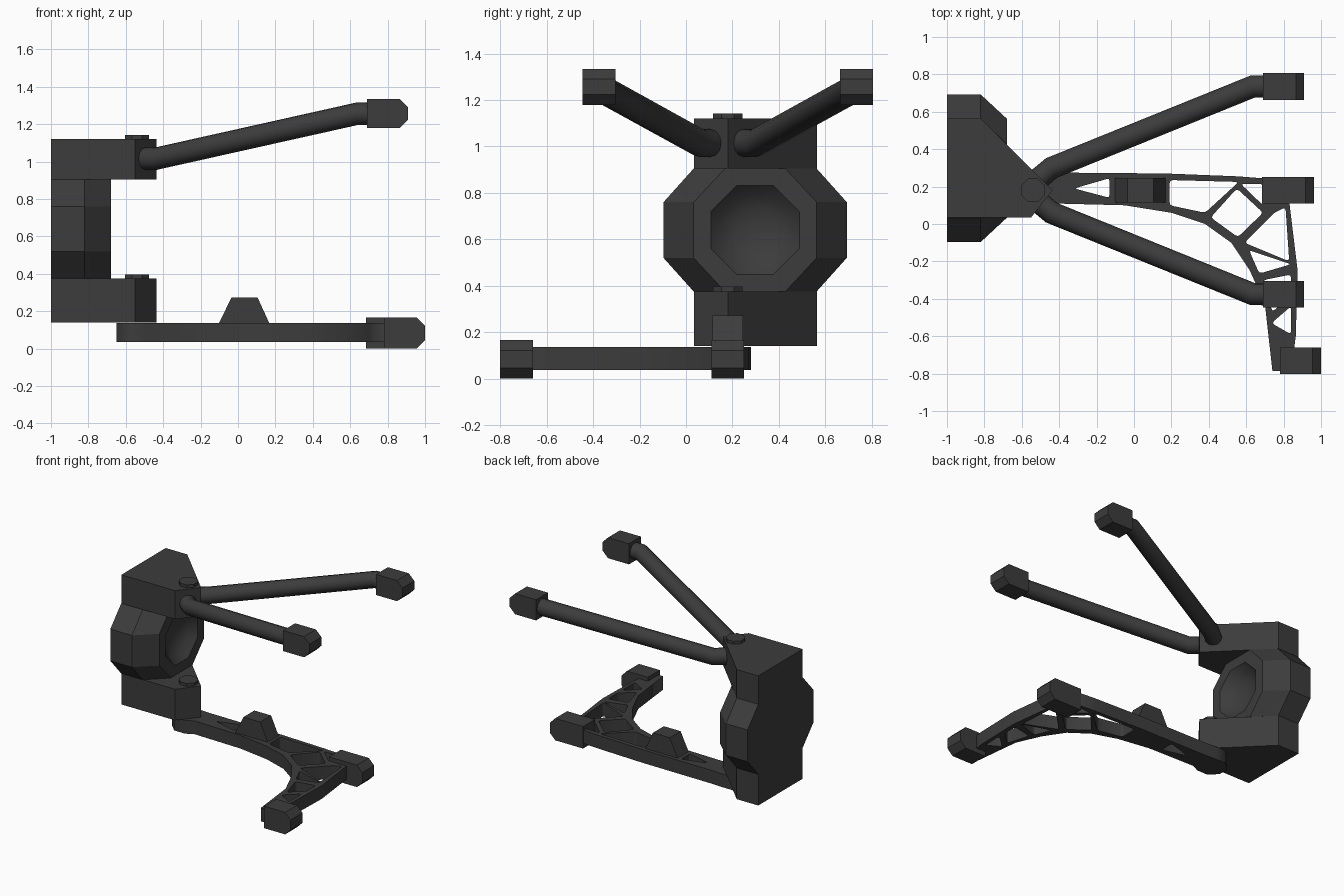
import bpy
import bmesh
import math
from mathutils import Vector

if "Cube" in bpy.data.objects:
    bpy.data.objects.remove(bpy.data.objects["Cube"], do_unlink=True)

grey = bpy.data.materials.new("charcoal_grey")
grey.use_nodes = True
COLOUR = (0.045, 0.045, 0.045, 1)
grey.diffuse_color = COLOUR
grey.node_tree.nodes["Principled BSDF"].inputs["Base Color"].default_value = COLOUR


def add_object(name, data):
    ob = bpy.data.objects.new(name, data)
    bpy.context.collection.objects.link(ob)
    data.materials.append(grey)
    return ob


def loft(name, rings, smooth_from=None):
    """Bridge rings of equal point count and cap both ends."""
    bm = bmesh.new()
    loops = [[bm.verts.new(p) for p in ring] for ring in rings]
    for k, (a, b) in enumerate(zip(loops, loops[1:])):
        for i in range(len(a)):
            j = (i + 1) % len(a)
            f = bm.faces.new((a[i], a[j], b[j], b[i]))
            f.smooth = smooth_from is not None and k >= smooth_from
    bm.faces.new(loops[0])
    cap = bm.faces.new(loops[-1])
    cap.smooth = smooth_from is not None
    bmesh.ops.recalc_face_normals(bm, faces=bm.faces)
    mesh = bpy.data.meshes.new(name)
    bm.to_mesh(mesh)
    bm.free()
    return add_object(name, mesh)


def prism_z(name, outline, z0, z1):
    return loft(name, [[(x, y, z) for x, y in outline] for z in (z0, z1)])


def prism_y(name, outline, y0, y1):
    return loft(name, [[(x, y, z) for x, z in outline] for y in (y0, y1)])


def octagon(cx, cy, r):
    turns = [math.radians(22.5 + 45 * i) for i in range(8)]
    return [(cx + r * math.cos(t), cy + r * math.sin(t)) for t in turns]


def curve_to_mesh(ob):
    bpy.ops.object.select_all(action='DESELECT')
    ob.select_set(True)
    bpy.context.view_layer.objects.active = ob
    bpy.ops.object.convert(target='MESH')
    return bpy.context.object


def add_poly(curve, points, cyclic):
    spline = curve.splines.new('POLY')
    spline.points.add(len(points) - 1)
    for p, co in zip(spline.points, points):
        p.co = (*co, 1)
    spline.use_cyclic_u = cyclic


# Upright: two clamp blocks, each with a bolt head
PIVOT = (-0.54, 0.18)
block = [(-1, 0.035), (-0.55, 0.035), (-0.435, 0.18), (-0.82, 0.565), (-1, 0.565)]
for side, z0, z1 in (("lower", 0.14, 0.375), ("upper", 0.905, 1.12)):
    prism_z(side + "_clamp_block", block, z0, z1)
    prism_z(side + "_bolt_head", octagon(*PIVOT, 0.068), z1, z1 + 0.022)

# Hub: eight-sided body, chamfered flanks and a round dish in its face
HUB_Y, HUB_Z = 0.298, 0.64


def hub_ring(x, wide, narrow, tall=0.265, short=0.12):
    quarter = [(wide, short), (narrow, tall)]
    pts = quarter + [(-a, b) for a, b in reversed(quarter)]
    pts += [(-a, -b) for a, b in pts]
    return [(x, HUB_Y + a, HUB_Z + b) for a, b in pts]


rings = [hub_ring(-1, 0.395, 0.265), hub_ring(-0.82, 0.395, 0.265),
         hub_ring(-0.68, 0.265, 0.13)]
for r, depth in ((0.207, 0), (0.16, 0.05), (0.1, 0.08), (0.03, 0.09)):
    rings.append([(-0.68 - depth, y, z) for y, z in octagon(HUB_Y, HUB_Z, r)])
loft("hub", rings, smooth_from=3)


# Mounting lugs with chamfered outer ends
def lug(name, x0, x1, y, z, half_z):
    c = 0.045
    side = [(x0, z - half_z), (x1 - c, z - half_z), (x1, z - half_z + c),
            (x1, z + half_z - c), (x1 - c, z + half_z), (x0, z + half_z)]
    prism_y(name, side, y - 0.071, y + 0.071)


# Upper wishbone: two bent tubes mirrored about the pivot
for side, s in (("rear", 1), ("front", -1)):
    path = [(-0.56, 0.02, 1.015), (-0.44, 0.12, 1.015),
            (0.635, 0.555, 1.255), (0.73, 0.555, 1.255)]
    curve = bpy.data.curves.new(side + "_upper_tube", 'CURVE')
    curve.dimensions = '3D'
    curve.bevel_depth = 0.06
    curve.bevel_resolution = 4
    curve.use_fill_caps = True
    add_poly(curve, [(x, PIVOT[1] + s * y, z) for x, y, z in path], False)
    curve_to_mesh(add_object(side + "_upper_tube", curve))
    bpy.ops.object.shade_smooth_by_angle(angle=math.radians(35))
    lug(side + "_upper_lug", 0.69, 0.91, PIVOT[1] + s * 0.555, 1.257, 0.078)

lug("rear_lower_lug", 0.685, 0.963, 0.18, 0.083, 0.083)
lug("front_lower_lug", 0.78, 1.0, -0.73, 0.083, 0.083)


# Lower arm: flat plate with soft-cornered lightening holes
def soften(points, cut=0.018):
    out = []
    n = len(points)
    for i in range(n):
        p, a, b = (Vector(points[k % n]) for k in (i, i - 1, i + 1))
        u = p + (a - p).normalized() * cut
        v = p + (b - p).normalized() * cut
        out += [u, (u + v + 2 * p) / 4, v]
    return out


outline = [(-0.65, 0.22), (-0.65, 0.14), (-0.59, 0.08), (-0.5, 0.08),
           (-0.44, 0.11), (-0.05, 0.10), (0.2, 0.06), (0.38, 0.0), (0.52, -0.1),
           (0.62, -0.25), (0.7, -0.43), (0.74, -0.785), (0.84, -0.785),
           (0.865, -0.6), (0.875, -0.25), (0.83, 0.12), (0.75, 0.24),
           (0.55, 0.255), (0.17, 0.27), (-0.41, 0.275), (-0.5, 0.28), (-0.59, 0.28)]
holes = [
    [(-0.32, 0.19), (-0.13, 0.14), (-0.13, 0.245)],
    [(0.19, 0.1), (0.38, 0.06), (0.56, 0.225), (0.19, 0.235)],
    [(0.41, 0.035), (0.555, -0.07), (0.69, 0.06), (0.55, 0.19)],
    [(0.57, 0.215), (0.69, 0.1), (0.69, 0.215)],
    [(0.59, -0.1), (0.83, -0.2), (0.81, 0.09), (0.75, 0.06)],
    [(0.615, -0.14), (0.67, -0.265), (0.84, -0.215)],
    [(0.69, -0.3), (0.84, -0.27), (0.84, -0.38), (0.74, -0.47)],
    [(0.735, -0.53), (0.84, -0.44), (0.84, -0.59)],
]
plate = bpy.data.curves.new("lower_arm_plate", 'CURVE')
plate.dimensions = '2D'
plate.fill_mode = 'BOTH'
plate.extrude = 0.05
add_poly(plate, [(x, y, 0) for x, y in outline], True)
for hole in holes:
    add_poly(plate, [(p.x, p.y, 0) for p in soften(hole)], True)
arm = add_object("lower_arm_plate", plate)
arm.location.z = 0.086
curve_to_mesh(arm)

# Tapered bracket on the lower arm
prism_y("arm_bracket", [(-0.105, 0.13), (0.17, 0.13), (0.105, 0.272), (-0.035, 0.272)],
        0.115, 0.245)
